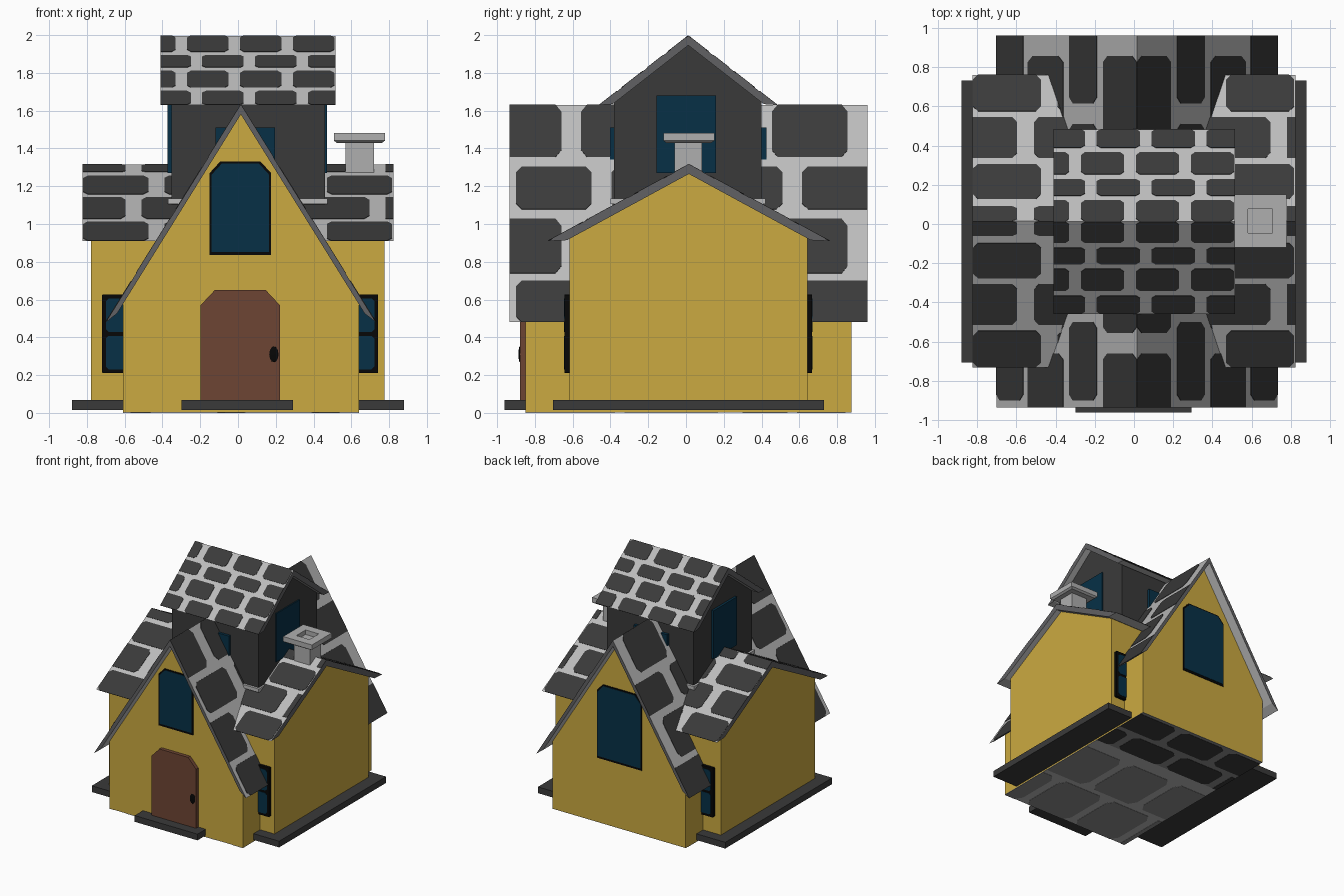
import bpy, bmesh
from mathutils import Vector

if "Cube" in bpy.data.objects:
    bpy.data.objects.remove(bpy.data.objects["Cube"])


def mat(name, r, g, b):
    m = bpy.data.materials.new(name)
    m.diffuse_color = (r, g, b, 1)
    m.use_nodes = True
    m.node_tree.nodes["Principled BSDF"].inputs["Base Color"].default_value = m.diffuse_color
    return m


YELLOW = mat("yellow plaster", 0.60, 0.40, 0.052)
DARK = mat("dark stone", 0.042, 0.042, 0.042)
LIGHT = mat("light mortar", 0.50, 0.50, 0.50)
MID = mat("grey trim", 0.12, 0.12, 0.125)
PALE = mat("chimney grey", 0.43, 0.43, 0.43)
BLUE = mat("blue glass", 0.002, 0.030, 0.062)
BLACK = mat("black frame", 0.002, 0.002, 0.002)
BROWN = mat("brown door", 0.155, 0.060, 0.034)
FLOOR = mat("floor stone", 0.27, 0.27, 0.27)


def finish(name, bm, *mats):
    bmesh.ops.recalc_face_normals(bm, faces=bm.faces)
    me = bpy.data.meshes.new(name)
    bm.to_mesh(me)
    bm.free()
    for m in mats:
        me.materials.append(m)
    ob = bpy.data.objects.new(name, me)
    bpy.context.collection.objects.link(ob)
    return ob


def loft(bm, lower, upper):
    """Closed solid between two matching point loops."""
    a = [bm.verts.new(p) for p in lower]
    b = [bm.verts.new(p) for p in upper]
    bm.faces.new(a)
    bm.faces.new(b)
    for i in range(len(a)):
        j = (i + 1) % len(a)
        bm.faces.new((a[i], a[j], b[j], b[i]))


def prism(name, pts, axis, lo, hi, *mats):
    """Profile (s, z) pushed along the x or y axis."""
    def place(s, z, u):
        return (s, u, z) if axis == 'y' else (u, s, z)
    bm = bmesh.new()
    loft(bm, [place(s, z, lo) for s, z in pts], [place(s, z, hi) for s, z in pts])
    return finish(name, bm, *mats)


def box(name, x0, x1, y0, y1, z0, z1, m):
    return prism(name, [(x0, z0), (x1, z0), (x1, z1), (x0, z1)], 'y', y0, y1, m)


def octagon(a, b, p, q, ca, cb, h):
    """Rectangle a..b by p..q, corners cut by ca / cb along and h across."""
    pts = [(a + ca, p), (b - cb, p), (b, p + h if cb else p), (b, q - h if cb else q),
           (b - cb, q), (a + ca, q), (a, q - h if ca else q), (a, p + h if ca else p)]
    return [v for i, v in enumerate(pts) if v != pts[i - 1]]


def stones(name, place, normal, u0, u1, rows, pitch, length, starts, cut, m, thick=0.003):
    """Rows of corner-cut stones as thin plates on a plane."""
    bm = bmesh.new()
    n = Vector(normal).normalized() * thick
    for r, (t0, t1) in enumerate(rows):
        for k in range(-3, 10):
            s = starts[r % 2] + k * pitch
            a, b = max(s, u0), min(s + length, u1)
            if b - a < 0.03:
                continue
            ca = cut if a == s and b - a > 2 * cut else 0
            cb = cut if b < u1 and b - a > 2 * cut else 0
            base = [Vector(place(u, t)) for u, t in octagon(a, b, t0, t1, ca, cb, (t1 - t0) * 0.13)]
            loft(bm, base, [v + n for v in base])
    finish(name, bm, m)


def roof(name, axis, c, half, apex, eave, u0, u1, tip, rows, pitch, length, starts, cut):
    """Gable roof slab with tapered eaves, stone plates on both slopes."""
    k = (apex - eave) / half
    drop = 0.05
    prof = [(c - half, eave), (c, apex), (c + half, eave),
            (c + half - tip, eave + k * tip - drop), (c, apex - drop),
            (c - half + tip, eave + k * tip - drop)]
    slab = prism(name, prof, axis, u0, u1, LIGHT, MID)
    for f in slab.data.polygons:      # gable edges grey
        if abs(f.normal['xy'.index(axis)]) > 0.9:
            f.material_index = 1
    for side, word in ((-1, "low"), (1, "high")):
        def place(u, t, side=side):
            s, z = c + side * half * t, apex - (apex - eave) * t
            return (s, u, z) if axis == 'y' else (u, s, z)
        n = (side * k, 0, 1) if axis == 'y' else (0, side * k, 1)
        stones(f"{name}_stones_{word}_side", place, n, u0, u1, rows, pitch, length, starts, cut, DARK)


def gable(c, half, z0, eave, apex):
    return [(c - half, z0), (c + half, z0), (c + half, eave), (c, apex), (c - half, eave)]


# Walls: main house, cross wing, attic tower
prism("main_walls", gable(0.015, 0.625, 0.004, 0.59, 1.60), 'y', -0.85, 0.875, YELLOW)
prism("wing_walls", gable(0.012, 0.63, 0.03, 0.95, 1.285), 'x', -0.777, 0.775, YELLOW)
prism("tower_walls", gable(0.01, 0.39, 1.05, 1.66, 1.965), 'x', -0.352, 0.46, DARK)
box("tower_ledge", -0.37, 0.475, -0.40, 0.42, 1.105, 1.135, LIGHT)

# Roofs
roof("main_roof", 'y', 0.015, 0.715, 1.63, 0.48, -0.935, 0.96, 0.06,
     [(0, .24), (.285, .48), (.525, .775), (.81, 1)], 0.505, 0.40, (-0.555, -0.90), 0.03)
roof("wing_roof", 'x', 0.015, 0.745, 1.315, 0.91, -0.822, 0.822, 0.10,
     [(0, .10), (.15, .39), (.43, .71), (.75, 1)], 0.43, 0.345, (-0.94, -0.82), 0.025)
roof("tower_roof", 'x', 0.012, 0.47, 1.996, 1.63, -0.41, 0.515, 0.07,
     [(0, .23), (.28, .46), (.51, .75), (.80, 1)], 0.28, 0.22, (-0.27, -0.19), 0.02)

# Underside: pale stones at the front, dark ones at the back
box("floor_front", -0.61, 0.64, -0.85, 0.30, 0.002, 0.005, LIGHT)
box("floor_back", -0.61, 0.64, 0.30, 0.875, 0.002, 0.005, FLOOR)
for word, y0, y1, m in (("front", -0.85, 0.20, FLOOR), ("back", 0.30, 0.875, DARK)):
    h = (y1 - y0) / 2
    stones(f"floor_stones_{word}", lambda u, t: (u, t, 0.002), (0, 0, -1), -0.61, 0.64,
           [(y0, y0 + h - 0.05), (y0 + h, y1 - 0.03)], 0.50, 0.43, (-0.5, -0.75), 0.04, m, 0.002)

# Foundation slabs and front step
for word, x0, x1 in (("left", -0.88, -0.60), ("right", 0.60, 0.88)):
    box(f"{word}_slab", x0, x1, -0.705, 0.73, 0.015, 0.068, DARK)
box("front_step", -0.298, 0.292, -0.96, -0.84, 0.015, 0.068, DARK)


def arch(x0, x1, z0, z1, cx, cz):
    return [(x0, z0), (x1, z0), (x1, z1 - cz), (x1 - cx, z1), (x0 + cx, z1), (x0, z1 - cz)]


# Door and knob
prism("door", arch(-0.198, 0.222, 0.04, 0.65, 0.075, 0.08), 'y', -0.88, -0.84, BROWN)
bm = bmesh.new()
bmesh.ops.create_uvsphere(bm, u_segments=10, v_segments=6, radius=1)
bmesh.ops.scale(bm, vec=(0.026, 0.007, 0.042), verts=bm.verts)
bmesh.ops.translate(bm, vec=(0.19, -0.88, 0.31), verts=bm.verts)
finish("door_knob", bm, BLACK)


# Arched gable windows
def arched_window(name, x0, x1, z0, z1, y, out):
    prism(name + "_frame", arch(x0, x1, z0, z1, 0.055, 0.06), 'y', y - out * 0.02, y + out * 0.005, BLACK)
    prism(name + "_glass", arch(x0 + .011, x1 - .011, z0 + .018, z1 - .01, 0.053, 0.058),
          'y', y, y + out * 0.008, BLUE)


arched_window("front_window", -0.15, 0.175, 0.835, 1.33, -0.85, -1)
arched_window("back_window", -0.20, 0.222, 0.55, 1.185, 0.875, 1)

# Two-pane windows in the four corners between main house and wing
for sx, wx in ((-1, "left"), (1, "right")):
    inner, outer = (-0.58, -0.72) if sx < 0 else (0.60, 0.742)
    for y, out, wy in ((-0.618, -1, "front"), (0.642, 1, "back")):
        x0, x1 = sorted((inner, outer))
        name = f"{wy}_{wx}_window"
        prism(name + "_frame", octagon(x0, x1, 0.21, 0.628, .004, .004, .004),
              'y', y - out * 0.02, y + out * 0.024, BLACK)
        for i, z in enumerate((0.23, 0.428)):
            a, b = sorted((inner, outer - sx * 0.02))
            prism(f"{name}_pane_{i + 1}", octagon(a, b, z, z + 0.178, .015, .015, .015),
                  'y', y, y + out * 0.027, BLUE)

# Tower windows
box("tower_front_window", -0.12, 0.195, -0.402, -0.37, 1.15, 1.51, BLUE)
box("tower_back_window", -0.12, 0.195, 0.39, 0.425, 1.15, 1.51, BLUE)
box("tower_left_window", -0.372, -0.34, -0.155, 0.16, 1.27, 1.68, BLUE)
box("tower_right_window", 0.45, 0.47, -0.155, 0.16, 1.27, 1.68, BLUE)

# Chimney with hollow cap, chamfered underneath
box("chimney_stem", 0.57, 0.72, -0.062, 0.085, 1.20, 1.44, PALE)
bm = bmesh.new()
bmesh.ops.create_cube(bm, size=1)
bmesh.ops.scale(bm, vec=(0.27, 0.27, 0.042), verts=bm.verts)
low = min(bm.faces, key=lambda f: f.calc_center_median().z)
top = max(bm.faces, key=lambda f: f.calc_center_median().z)
base = bmesh.ops.extrude_discrete_faces(bm, faces=[low])["faces"][0]
for v in base.verts:
    v.co = (v.co.x * 0.88, v.co.y * 0.88, v.co.z - 0.012)
bmesh.ops.inset_individual(bm, faces=[top], thickness=0.073, use_even_offset=True)
hole = bmesh.ops.extrude_discrete_faces(bm, faces=[top])["faces"]
bmesh.ops.translate(bm, vec=(0, 0, -0.038), verts=hole[0].verts)
bmesh.ops.translate(bm, vec=(0.643, 0.015, 1.462), verts=bm.verts)
finish("chimney_cap", bm, PALE)
